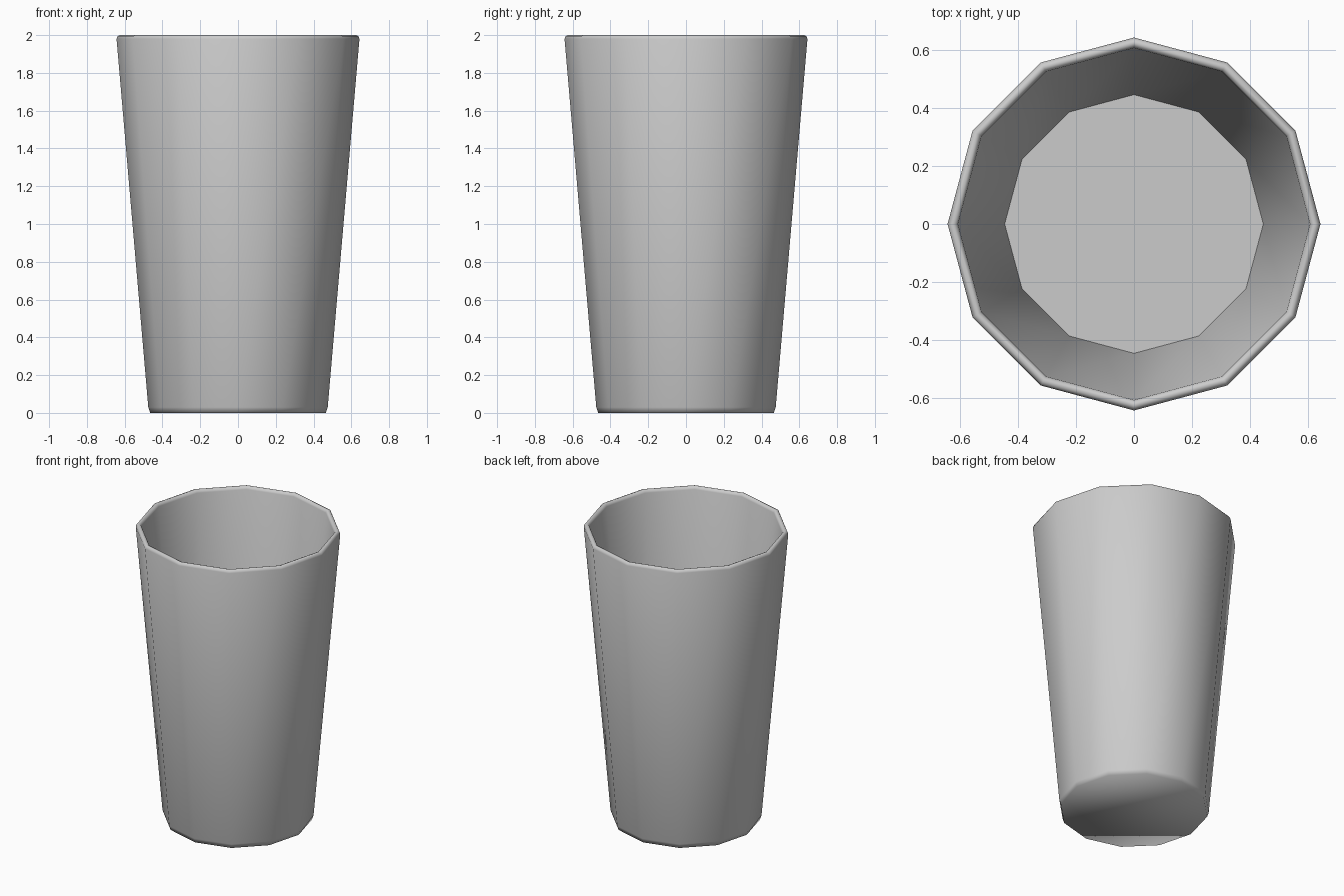
import bpy, bmesh, math

if "Cube" in bpy.data.objects:
    bpy.data.objects.remove(bpy.data.objects["Cube"])

SIDES = 12
# Wall profile (radius, z): underside edge, outer wall, rolled rim, inner wall, floor edge
PROFILE = [(0.465, 0.0), (0.475, 0.03), (0.643, 1.98), (0.637, 1.995), (0.625, 2.0),
           (0.613, 1.995), (0.607, 1.98), (0.446, 0.05)]

bm = bmesh.new()
rings = []
for r, z in PROFILE:
    rings.append([bm.verts.new((r * math.cos(math.tau * i / SIDES),
                                r * math.sin(math.tau * i / SIDES), z))
                  for i in range(SIDES)])

# Walls and rim
for low, high in zip(rings, rings[1:]):
    for i in range(SIDES):
        j = (i + 1) % SIDES
        bm.faces.new((low[i], low[j], high[j], high[i]))

# Underside and inside floor
bm.faces.new(rings[0][::-1])
bm.faces.new(rings[-1])
bmesh.ops.recalc_face_normals(bm, faces=bm.faces)

mesh = bpy.data.meshes.new("cup")
bm.to_mesh(mesh)
bm.free()
cup = bpy.data.objects.new("cup", mesh)
bpy.context.collection.objects.link(cup)

# Smooth walls, crisp floor edge
bpy.context.view_layer.objects.active = cup
cup.select_set(True)
bpy.ops.object.shade_smooth_by_angle(angle=math.radians(75))
